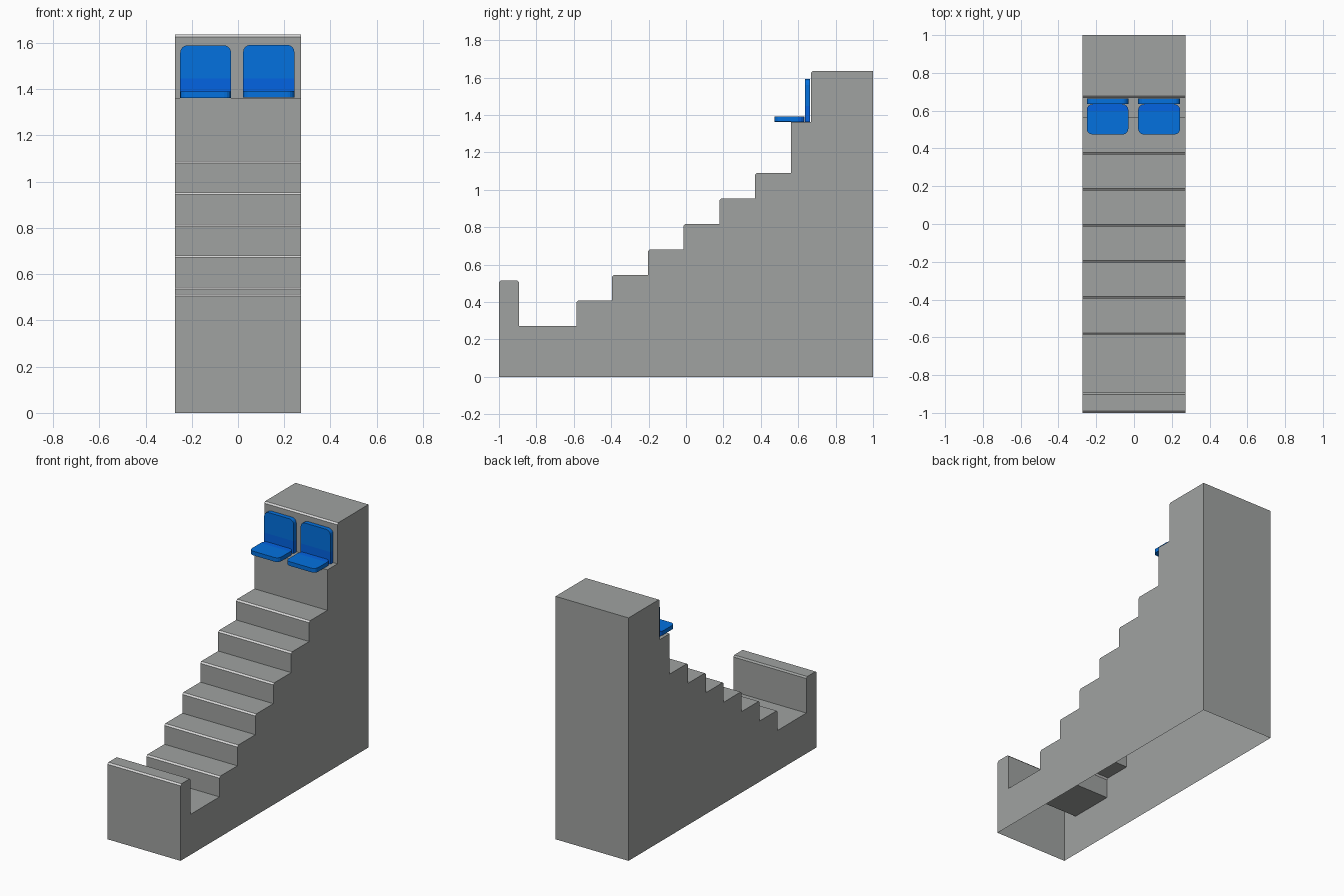
import bpy, bmesh, math

if "Cube" in bpy.data.objects:
    bpy.data.objects.remove(bpy.data.objects["Cube"])

HALF_W = 0.272
RISE, RUN, CH = 0.1363, 0.191, 0.01


def material(name, rgb):
    m = bpy.data.materials.new(name)
    m.diffuse_color = (*rgb, 1.0)
    m.use_nodes = True
    m.node_tree.nodes["Principled BSDF"].inputs["Base Color"].default_value = m.diffuse_color
    return m


concrete = material("concrete grey", (0.352, 0.365, 0.358))
edge_paint = material("pale edge grey", (0.68, 0.68, 0.68))
plastic = material("seat blue", (0.001, 0.165, 0.74))
plastic_low = material("deep seat blue", (0.001, 0.125, 0.76))


def make_object(name, bm, mats):
    me = bpy.data.meshes.new(name)
    bm.to_mesh(me)
    bm.free()
    for m in mats:
        me.materials.append(m)
    ob = bpy.data.objects.new(name, me)
    bpy.context.scene.collection.objects.link(ob)
    return ob


def extrude(points, vec):
    """Closed prism from a flat outline."""
    bm = bmesh.new()
    face = bm.faces.new([bm.verts.new(p) for p in points])
    ext = bmesh.ops.extrude_face_region(bm, geom=[face])
    moved = [g for g in ext["geom"] if isinstance(g, bmesh.types.BMVert)]
    bmesh.ops.translate(bm, verts=moved, vec=vec)
    bmesh.ops.recalc_face_normals(bm, faces=bm.faces)
    return bm


def split_colour(bm, axis, value, above):
    """Cut across an axis and give one side the second colour."""
    co, no = [0, 0, 0], [0, 0, 0]
    co[axis], no[axis] = value, 1
    bmesh.ops.bisect_plane(bm, geom=bm.verts[:] + bm.edges[:] + bm.faces[:],
                           plane_co=co, plane_no=no)
    for f in bm.faces:
        if (f.calc_center_median()[axis] > value) == above:
            f.material_index = 1


# Grandstand block: side profile of front wall, walkway, steps and rear block
def nosing(y, z):
    return [(y, z - CH), (y + CH, z)]


profile = [(-1, 0)] + nosing(-1, 0.515)
profile += [(-0.892 - CH, 0.515), (-0.892, 0.515 - CH)]
y, z = -0.892, 2 * RISE
profile.append((y, z))
for i in range(6):
    y = -0.586 + i * RUN
    profile.append((y, z))
    z += RISE
    profile += nosing(y, z)
profile += [(0.562, z), (0.562, 10 * RISE), (0.668, 10 * RISE)]
profile += nosing(0.668, 1.636) + [(1, 1.636), (1, 0)]

bm = extrude([(-HALF_W, p[0], p[1]) for p in profile], (2 * HALF_W, 0, 0))
# The underside is open
bottom = [f for f in bm.faces if all(abs(v.co.z) < 1e-5 for v in f.verts)]
bmesh.ops.delete(bm, geom=bottom, context="FACES")
# Pale paint on the sloping front edges
bm.normal_update()
for f in bm.faces:
    if f.normal.z > 0.3 and f.normal.y < -0.3:
        f.material_index = 1
make_object("stepped_stand", bm, [concrete, edge_paint])


def rounded_rect(x0, x1, b0, b1, r, round_low):
    """Outline with rounded corners; the lower ones are optional."""
    pts = []
    corners = [(x1 - r, b1 - r, 0), (x0 + r, b1 - r, 90),
               (x0 + r, b0 + r, 180), (x1 - r, b0 + r, 270)]
    for cx, cy, start in corners:
        if start >= 180 and not round_low:
            pts.append((x0, b0) if start == 180 else (x1, b0))
            continue
        for k in range(5):
            a = math.radians(start + k * 22.5)
            pts.append((cx + r * math.cos(a), cy + r * math.sin(a)))
    return pts


# Two seats: cushion plate and backrest plate, deeper blue where they meet
for side, x0, x1, dz in (("left", -0.25, -0.03, 0.0), ("right", 0.022, 0.244, 0.002)):
    low = 1.363 + dz
    outline = rounded_rect(x0, x1, 0.474, 0.634, 0.03, True)
    bm = extrude([(p[0], p[1], low) for p in outline], (0, 0, 0.028))
    split_colour(bm, 1, 0.598, True)
    make_object("seat_base_" + side, bm, [plastic, plastic_low])
    outline = rounded_rect(x0, x1, low, 1.590 + dz, 0.032, False)
    bm = extrude([(p[0], 0.635, p[1]) for p in outline], (0, 0.029, 0))
    split_colour(bm, 2, 1.447, False)
    make_object("seat_back_" + side, bm, [plastic, plastic_low])
